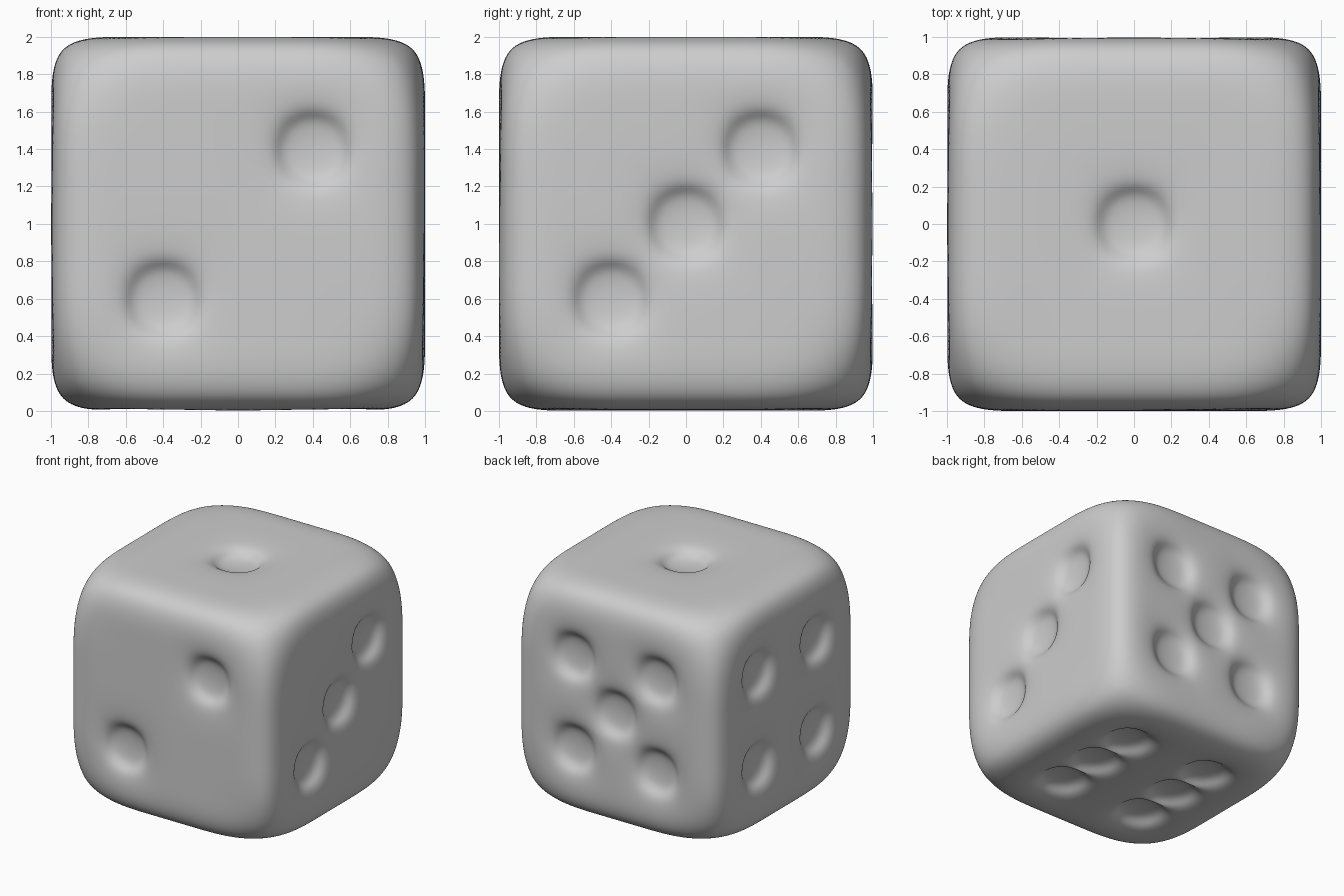
import bpy
import bmesh
from mathutils import Vector

PIP_DEPTH = 0.1
SPACING = 0.4
CORNER_PULL = 0.88

cube = bpy.data.objects.get("Cube")
if cube:
    bpy.data.objects.remove(cube, do_unlink=True)

# Single plain grey finish
grey = bpy.data.materials.new("light_grey")
grey.use_nodes = True
colour = (0.61, 0.61, 0.61, 1.0)
grey.diffuse_color = colour
grey.node_tree.nodes["Principled BSDF"].inputs["Base Color"].default_value = colour

# Pip layouts, as grid steps from the middle of a face
corners = [(a, b) for a in (-1, 1) for b in (-1, 1)]
diagonal = [(-1, -1), (1, 1)]
centre = [(0, 0)]
columns = [(a, b) for a in (-1, 1) for b in (-1, 0, 1)]

# Each side: axis, direction, layout over the two remaining axes
sides = [
    (2, 1, centre),               # top: one
    (1, -1, diagonal),            # front: two
    (0, 1, diagonal + centre),    # left: three
    (0, -1, corners),             # right: four
    (1, 1, corners + centre),     # back: five
    (2, -1, columns),             # bottom: six
]


def pip_centres():
    for axis, sign, layout in sides:
        for a, b in layout:
            point = [a * SPACING, b * SPACING]
            point.insert(axis, sign)
            yield Vector(point)


# Body: a cube with a five by five grid on every side
bm = bmesh.new()
bmesh.ops.create_cube(bm, size=2)
bmesh.ops.subdivide_edges(bm, edges=bm.edges[:], cuts=4, use_grid_fill=True)

# Corners: drawn inwards so that the edges taper softly into them
for vert in bm.verts:
    if min(abs(c) for c in vert.co) > 0.99:
        vert.co *= CORNER_PULL

# Pips: push single grid cells inwards, each with its own walls
targets = list(pip_centres())
cells = [f for f in bm.faces
         if any((f.calc_center_median() - t).length < 0.05 for t in targets)]
pushed = bmesh.ops.extrude_discrete_faces(bm, faces=cells)["faces"]
bm.normal_update()
for face in pushed:
    bmesh.ops.translate(bm, verts=face.verts[:], vec=face.normal * -PIP_DEPTH)

bmesh.ops.translate(bm, verts=bm.verts[:], vec=(0, 0, 1))
bmesh.ops.recalc_face_normals(bm, faces=bm.faces[:])
for face in bm.faces:
    face.smooth = True

mesh = bpy.data.meshes.new("die_body")
bm.to_mesh(mesh)
bm.free()
mesh.materials.append(grey)
die = bpy.data.objects.new("die_body", mesh)
bpy.context.collection.objects.link(die)

# Subdivision rounds the edges and turns the square cells into round dents
rounding = die.modifiers.new("rounding", 'SUBSURF')
rounding.levels = 4
rounding.render_levels = 4
